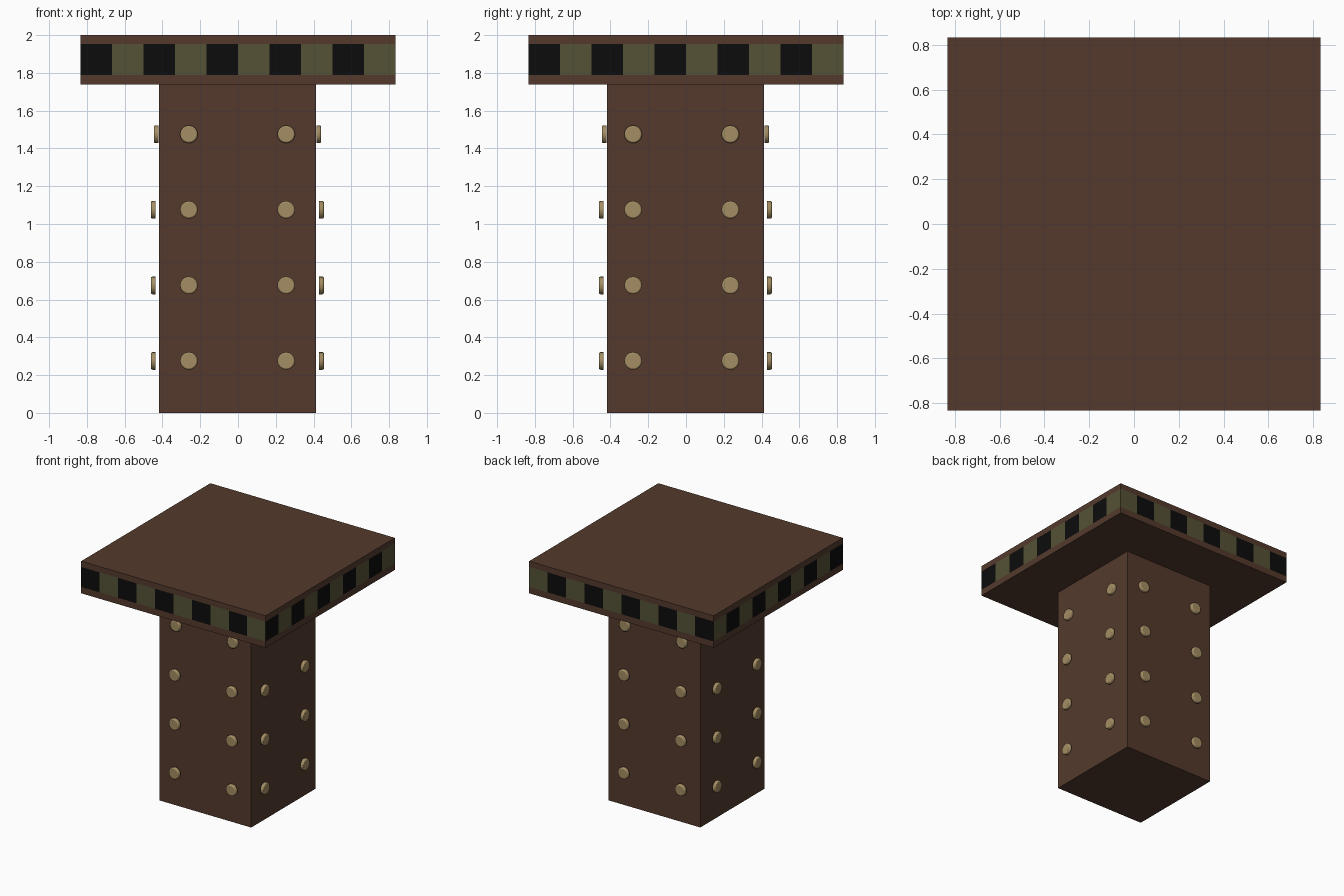
import bpy, bmesh, math
from mathutils import Matrix, Vector

old = bpy.data.objects.get("Cube")
if old:
    bpy.data.objects.remove(old, do_unlink=True)


def material(name, rgb):
    m = bpy.data.materials.new(name)
    m.use_nodes = True
    m.diffuse_color = (*rgb, 1)
    m.node_tree.nodes["Principled BSDF"].inputs["Base Color"].default_value = (*rgb, 1)
    return m


brown = material("brown", (0.089, 0.042, 0.026))
black = material("black", (0.0037, 0.0037, 0.0037))
olive = material("olive", (0.091, 0.084, 0.036))
brass = material("brass", (0.37, 0.27, 0.125))


def box_mesh(lo, hi):
    bm = bmesh.new()
    bmesh.ops.create_cube(bm, size=1)
    lo, hi = Vector(lo), Vector(hi)
    for v in bm.verts:
        v.co = [(lo[i] + hi[i]) / 2 + v.co[i] * (hi[i] - lo[i]) for i in range(3)]
    return bm


def add_object(name, bm, mats):
    mesh = bpy.data.meshes.new(name)
    bm.to_mesh(mesh)
    bm.free()
    for m in mats:
        mesh.materials.append(m)
    obj = bpy.data.objects.new(name, mesh)
    bpy.context.collection.objects.link(obj)
    return obj


# Square column
SLAB_Z, COL_LO, COL_HI = 1.738, -0.418, 0.412
add_object("column", box_mesh((COL_LO, COL_LO, 0), (COL_HI, COL_HI, SLAB_Z)), [brown])

# Top slab with a checked band cut into its four sides
HALF, BAND_LO, BAND_HI, CHECKS = 0.833, 1.79, 1.953, 10
step = 2 * HALF / CHECKS
slab = box_mesh((-HALF, -HALF, SLAB_Z), (HALF, HALF, 2))


def cut(faces, co, no):
    geom = set(faces)
    for f in faces:
        geom.update(f.edges, f.verts)
    bmesh.ops.bisect_plane(slab, geom=list(geom), plane_co=co, plane_no=no)


def band_faces():
    return [f for f in slab.faces if abs(f.normal.z) < 0.5
            and BAND_LO < f.calc_center_median().z < BAND_HI]


slab.normal_update()
for z in (BAND_LO, BAND_HI):
    cut(slab.faces[:], (0, 0, z), (0, 0, 1))
for i in range(1, CHECKS):
    p = -HALF + i * step
    for axis in (Vector((1, 0, 0)), Vector((0, 1, 0))):
        slab.normal_update()
        cut([f for f in band_faces() if abs(f.normal.dot(axis)) < 0.5], axis * p, axis)
slab.normal_update()
for f in band_faces():
    c = f.calc_center_median()
    along = c.x if abs(f.normal.y) > 0.5 else c.y
    f.material_index = 1 + int((along + HALF) / step) % 2
add_object("top_slab", slab, [brown, black, olive])

# Round bolt with a softened outer rim, local +z pointing outward
R, THICK = 0.047, 0.025
bolt = bmesh.new()
bmesh.ops.create_cone(bolt, cap_ends=True, segments=16, radius1=R, radius2=R,
                      depth=THICK, matrix=Matrix.Translation((0, 0, THICK / 2)))
rim = [e for e in bolt.edges if all(v.co.z > THICK / 2 for v in e.verts)]
bmesh.ops.bevel(bolt, geom=rim, offset=0.008, segments=2, profile=0.5, affect='EDGES')
first = add_object("bolt", bolt, [brass])
bolt_mesh = first.data
bpy.data.objects.remove(first)

# Two columns of four bolts on each side; the top row sits closer in
SIDES = {"front": (0, -1), "back": (0, 1), "right": (1, 0), "left": (-1, 0)}
for side, (nx, ny) in SIDES.items():
    spots = (-0.26, 0.255) if ny else (-0.28, 0.235)
    face = COL_HI if nx + ny > 0 else -COL_LO
    turn = Vector((nx, ny, 0)).to_track_quat('Z', 'Y').to_matrix().to_4x4()
    for row in range(4):
        out = face + (0.003 if row == 3 else 0.018)
        for col, s in enumerate(spots):
            obj = bpy.data.objects.new(f"bolt_{side}_{row}_{col}", bolt_mesh)
            bpy.context.collection.objects.link(obj)
            pos = Vector((nx * out + abs(ny) * s, ny * out + abs(nx) * s, 0.275 + 0.4 * row))
            obj.matrix_world = Matrix.Translation(pos) @ turn
            if obj.name == "bolt_front_0_0":
                bpy.ops.object.select_all(action='DESELECT')
                obj.select_set(True)
                bpy.context.view_layer.objects.active = obj

# Smooth the shared bolt mesh while keeping its flat caps crisp
for p in bolt_mesh.polygons:
    p.use_smooth = len(p.vertices) == 4
